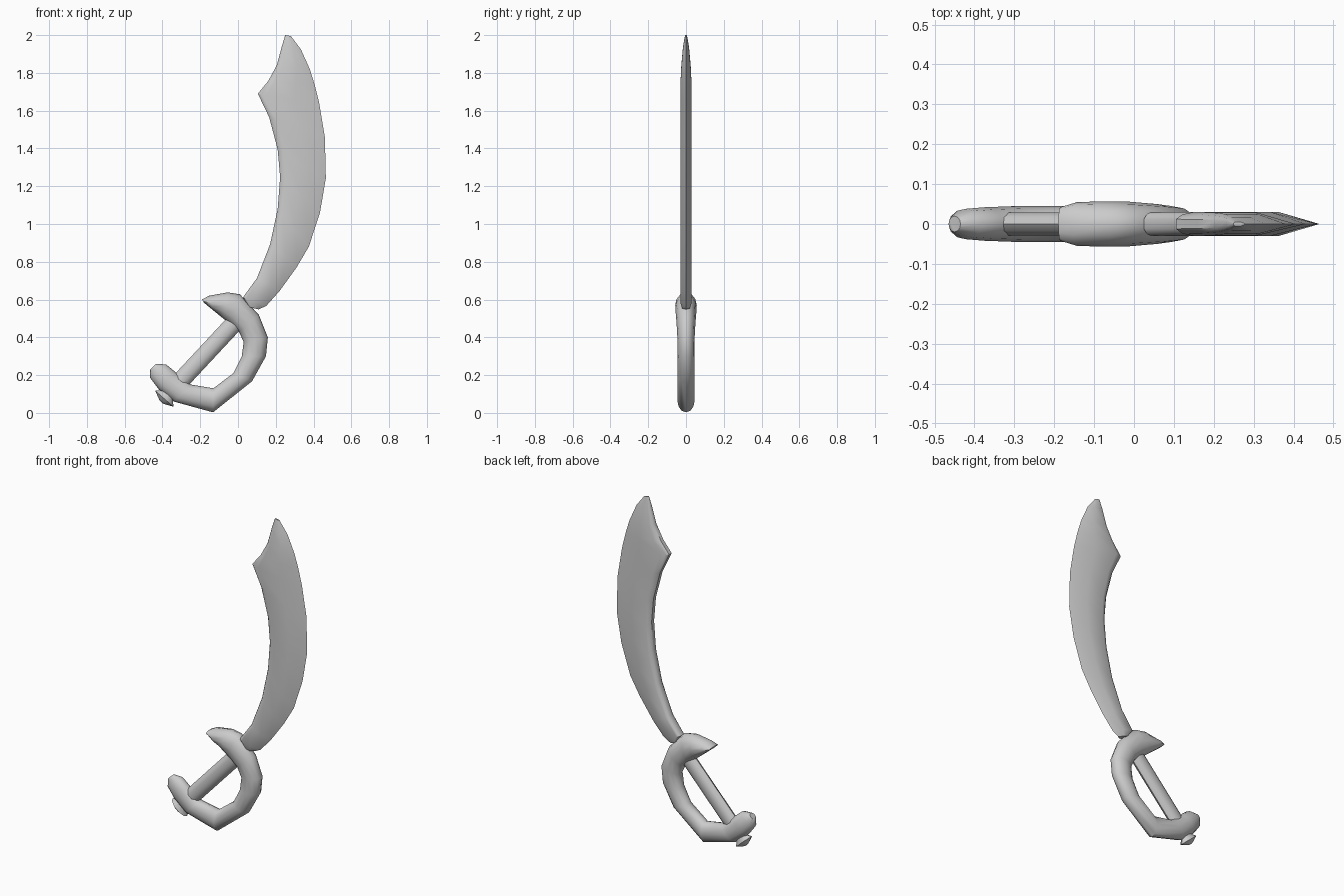
import bpy, bmesh, math
from mathutils import Vector


def finish(bm, name, angle):
    bmesh.ops.recalc_face_normals(bm, faces=bm.faces)
    mesh = bpy.data.meshes.new(name)
    bm.to_mesh(mesh)
    bm.free()
    obj = bpy.data.objects.new(name, mesh)
    bpy.context.collection.objects.link(obj)
    bpy.ops.object.select_all(action='DESELECT')
    obj.select_set(True)
    bpy.context.view_layer.objects.active = obj
    bpy.ops.object.shade_smooth_by_angle(angle=math.radians(angle))
    return obj


def loft(name, stations, section, angle=40):
    """Stations: (x, z) on one side, (x, z) on the other, half width in y."""
    bm = bmesh.new()
    rings = []
    for x0, z0, x1, z1, w in stations:
        rings.append([bm.verts.new((x0 + (x1 - x0) * t, s * w, z0 + (z1 - z0) * t))
                      for t, s in section])
    n = len(section)
    for a, b in zip(rings, rings[1:]):
        for i in range(n):
            j = (i + 1) % n
            bm.faces.new((a[i], a[j], b[j], b[i]))
    bm.faces.new(rings[0])
    bm.faces.new(rings[-1])
    return finish(bm, name, angle)


def ellipse(n):
    return [(0.5 - 0.5 * math.cos(2 * math.pi * i / n), math.sin(2 * math.pi * i / n))
            for i in range(n)]


def along_axis(origin, direction, profile):
    """Turn (distance, radius, y radius) points into loft stations."""
    d = Vector(direction).normalized()
    side = Vector((-d.y, d.x))
    out = []
    for s, r, w in profile:
        c = Vector(origin) + d * s
        p, q = c + side * r, c - side * r
        out.append((p.x, p.y, q.x, q.y, w))
    return out


# Curved blade: blunt back, sharp outer edge
half = [(0, 0.4), (0.05, 0.8), (0.14, 1), (0.6, 1)]
blade_section = half + [(1, 0)] + [(t, -s) for t, s in reversed(half)]
loft("blade", [
    (0.06, 0.56, 0.11, 0.548, 0.02),
    (0.025, 0.61, 0.15, 0.567, 0.03),
    (0.10, 0.713, 0.22, 0.645, 0.03),
    (0.17, 0.893, 0.31, 0.77, 0.03),
    (0.21, 1.08, 0.375, 0.88, 0.03),
    (0.223, 1.248, 0.434, 1.06, 0.03),
    (0.21, 1.395, 0.465, 1.242, 0.03),
    (0.165, 1.565, 0.46, 1.46, 0.03),
    (0.105, 1.69, 0.43, 1.64, 0.03),
    (0.16, 1.757, 0.405, 1.74, 0.029),
    (0.205, 1.84, 0.38, 1.82, 0.025),
    (0.232, 1.94, 0.333, 1.925, 0.016),
    (0.25, 2.0, 0.28, 1.995, 0.005),
], blade_section)

# Guard and knuckle bow, outer side first
loft("guard", [
    (-0.19, 0.60, -0.18, 0.583, 0.042),
    (-0.155, 0.62, -0.13, 0.542, 0.055),
    (-0.055, 0.638, -0.075, 0.497, 0.057),
    (0.01, 0.628, -0.035, 0.465, 0.056),
    (0.11, 0.52, 0.005, 0.43, 0.05),
    (0.158, 0.40, 0.03, 0.375, 0.045),
    (0.148, 0.30, 0.02, 0.30, 0.045),
    (0.074, 0.167, -0.025, 0.21, 0.046),
    (-0.132, 0.003, -0.13, 0.13, 0.046),
    (-0.34, 0.06, -0.25, 0.15, 0.045),
    (-0.42, 0.125, -0.33, 0.215, 0.042),
    (-0.465, 0.185, -0.38, 0.256, 0.038),
    (-0.465, 0.23, -0.435, 0.26, 0.02),
], ellipse(12), 50)

# Grip between the two ends of the guard
loft("grip", along_axis((-0.31, 0.163), (0.68, 0.73),
                        [(0, 0.047, 0.03), (0.43, 0.047, 0.03)]), ellipse(10))

# Pommel knob below the guard
loft("pommel", along_axis((-0.39, 0.075), (-0.66, -0.75), [
    (-0.06, 0.03, 0.02),
    (-0.03, 0.034, 0.022),
    (0, 0.064, 0.036),
    (0.014, 0.034, 0.022),
    (0.024, 0.012, 0.008),
]), ellipse(10))
